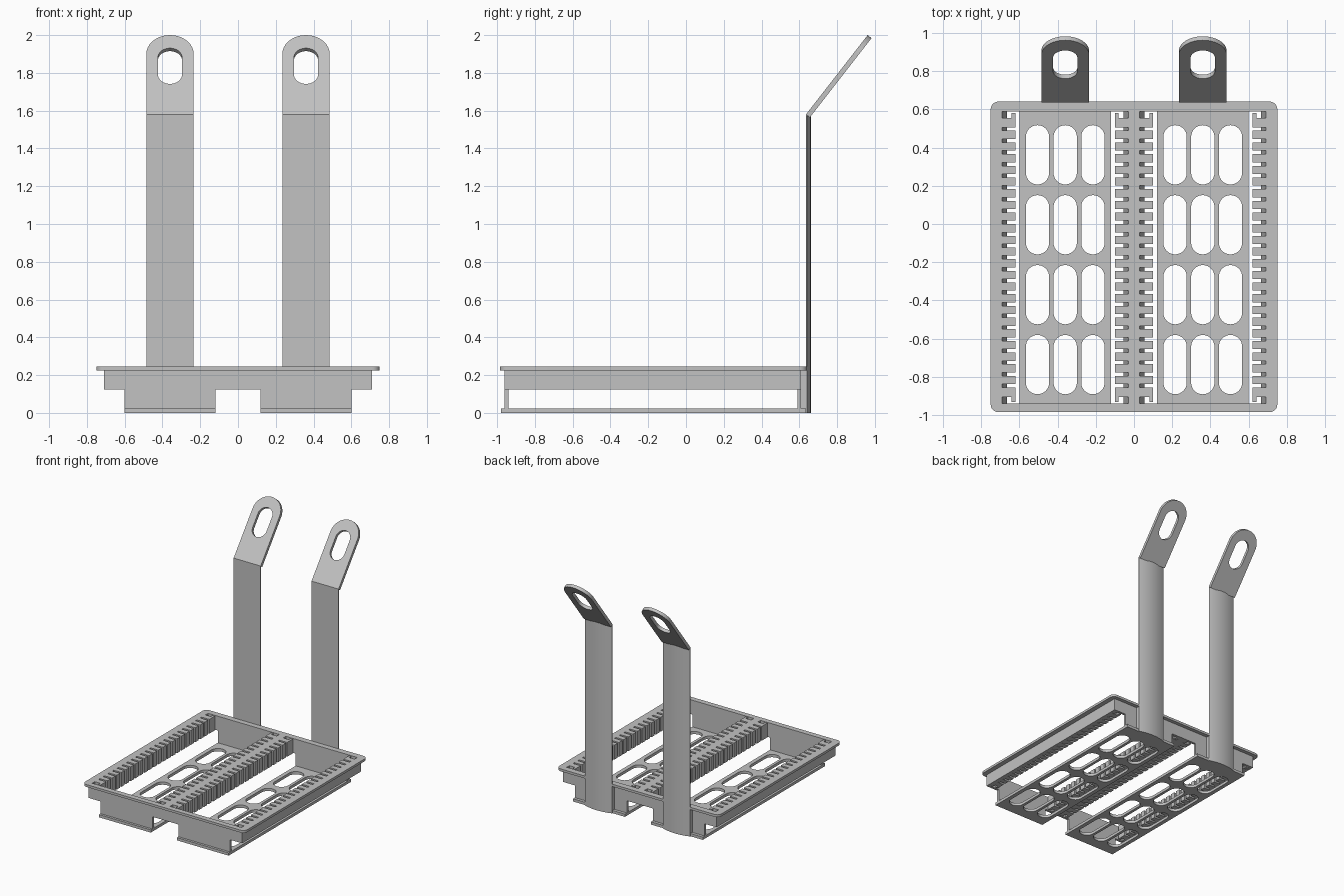
import bpy, bmesh, math
from mathutils import Matrix, Vector

if "Cube" in bpy.data.objects:
    bpy.data.objects.remove(bpy.data.objects["Cube"], do_unlink=True)

grey = bpy.data.materials.new("light_grey")
grey.use_nodes = True
grey.diffuse_color = (0.54, 0.54, 0.54, 1)
grey.node_tree.nodes["Principled BSDF"].inputs["Base Color"].default_value = (0.54, 0.54, 0.54, 1)

FLAT = (Vector((1, 0, 0)), Vector((0, 1, 0)))
UPRIGHT = (Vector((1, 0, 0)), Vector((0, 0, 1)))


def plate(name, loops, thick, origin, axes=FLAT):
    """Extrude an outline (further loops are holes), centred on origin along its normal."""
    curve = bpy.data.curves.new(name, 'CURVE')
    curve.dimensions, curve.fill_mode, curve.extrude = '2D', 'BOTH', thick / 2
    for loop in loops:
        spline = curve.splines.new('POLY')
        spline.points.add(len(loop) - 1)
        for point, (x, y) in zip(spline.points, loop):
            point.co = (x, y, 0, 1)
        spline.use_cyclic_u = True
    temp = bpy.data.objects.new(name + "_outline", curve)
    bpy.context.collection.objects.link(temp)
    graph = bpy.context.evaluated_depsgraph_get()
    mesh = bpy.data.meshes.new_from_object(temp.evaluated_get(graph))
    bpy.data.objects.remove(temp, do_unlink=True)
    u, v = axes
    frame = Matrix((u, v, u.cross(v))).transposed().to_4x4()
    mesh.transform(Matrix.Translation(origin) @ frame)
    bm = bmesh.new()
    bm.from_mesh(mesh)
    bmesh.ops.remove_doubles(bm, verts=bm.verts, dist=1e-5)
    bmesh.ops.recalc_face_normals(bm, faces=bm.faces)
    bm.to_mesh(mesh)
    bm.free()
    mesh.materials.clear()
    mesh.materials.append(grey)
    obj = bpy.data.objects.new(name, mesh)
    bpy.context.collection.objects.link(obj)
    bpy.ops.object.select_all(action='DESELECT')
    obj.select_set(True)
    bpy.context.view_layer.objects.active = obj
    bpy.ops.object.shade_smooth_by_angle(angle=math.radians(30))
    return obj


def rect(x0, x1, y0, y1):
    return [(x0, y0), (x1, y0), (x1, y1), (x0, y1)]


def rounded(cx, cy, w, h, r, steps=8):
    pts = []
    for q, (sx, sy) in enumerate([(1, 1), (-1, 1), (-1, -1), (1, -1)]):
        for i in range(steps + 1):
            a = (q + i / steps) * math.pi / 2
            pts.append((cx + sx * (w / 2 - r) + r * math.cos(a),
                        cy + sy * (h / 2 - r) + r * math.sin(a)))
    return pts


def slot(cx, cy, w, h):
    return rounded(cx, cy, w, h, w * 0.499)


BACK, FRONT = 0.59, -0.94          # inner ends of the tray
MID, HALF_LEN = (BACK + FRONT) / 2, (BACK - FRONT) / 2


def comb(back_x):
    """Toothed side rail with a small nub in each end pocket."""
    top = []
    end, tip, root, nub = HALF_LEN - 0.035, 0.62, 0.69, 0.64
    top += [(root, HALF_LEN), (root, end), (nub, end), (nub, end + 0.026), (tip, end + 0.026)]
    teeth = []
    for i in range(23):
        y = (11 - i) * 0.0611
        teeth += [(tip, y + 0.009), (root, y + 0.009), (root, y - 0.009), (tip, y - 0.009)]
    bottom = [(x, -y) for x, y in reversed(top)]
    return [(back_x, -HALF_LEN), (back_x, HALF_LEN)] + top + teeth + bottom


# Top rim
plate("rim", [rounded(0, -0.172, 1.5, 1.625, 0.04), rect(-0.71, 0.71, FRONT, BACK)],
      0.02, (0, 0, 0.235))

# End walls with a central notch and stepped sides
half_wall = [(0.12, 0.125), (0.12, 0), (0.6, 0), (0.6, 0.125), (0.71, 0.125), (0.71, 0.226)]
wall = half_wall + [(-x, z) for x, z in reversed(half_wall)]
plate("front_wall", [wall], 0.02, (0, FRONT - 0.01, 0), UPRIGHT)
plate("back_wall", [wall], 0.02, (0, BACK + 0.01, 0), UPRIGHT)

for side, s in (("left", 1), ("right", -1)):
    # Perforated base
    holes = [slot(s * (0.36 + dx), 0.362 - 0.366 * j, 0.122, 0.31)
             for dx in (-0.145, 0, 0.145) for j in range(4)]
    plate(side + "_base", [rect(*sorted((s * 0.12, s * 0.6)), -0.98, 0.635)] + holes,
          0.023, (0, 0, 0.0115))

    # Toothed rails, with sloped seats at the slot roots
    seat = [(0.69, 0.24), (0.665, 0.127), (0.695, 0.127)]
    for rail, back_x, place in (("outer", 0.71, lambda x: s * x),
                                ("inner", 0.72, lambda x: s * (0.72 - x))):
        outline = [(place(x), y) for x, y in comb(back_x)]
        plate(f"{side}_{rail}_rail", [outline], 0.12, (0, MID, 0.185))
        plate(f"{side}_{rail}_seat", [[(place(x), z) for x, z in seat]],
              2 * HALF_LEN, (0, MID, 0), UPRIGHT)

    # Handle upright: flat front, bowed back
    cx = s * 0.36
    bow = [(cx + 0.125 * math.cos(a), 0.64 + 0.021 * math.sin(a) ** 2)
           for a in (math.pi * i / 16 for i in range(17))]
    section = bow + [(cx - 0.125, 0.635), (cx + 0.125, 0.635)]
    plate(side + "_handle", [section], 1.58, (0, 0, 0.79))
    plate(side + "_handle_mount", [rect(cx - 0.125, cx + 0.125, 0.605, 0.637)],
          0.222, (0, 0, 0.113))

    # Tilted grip tab with a rounded end and a finger slot
    lean = Vector((0, 0.614, 0.789))
    normal = Vector((1, 0, 0)).cross(lean)
    tip = [(0.125 * math.cos(a), 0.407 + 0.125 * math.sin(a))
           for a in (math.pi * i / 24 for i in range(25))]
    tab = [(-0.125, 0), (0.125, 0)] + tip
    plate(side + "_grip", [tab, slot(0, 0.325, 0.128, 0.24)], 0.026,
          Vector((cx, 0.635, 1.58)) - normal * 0.013, (Vector((1, 0, 0)), lean))
